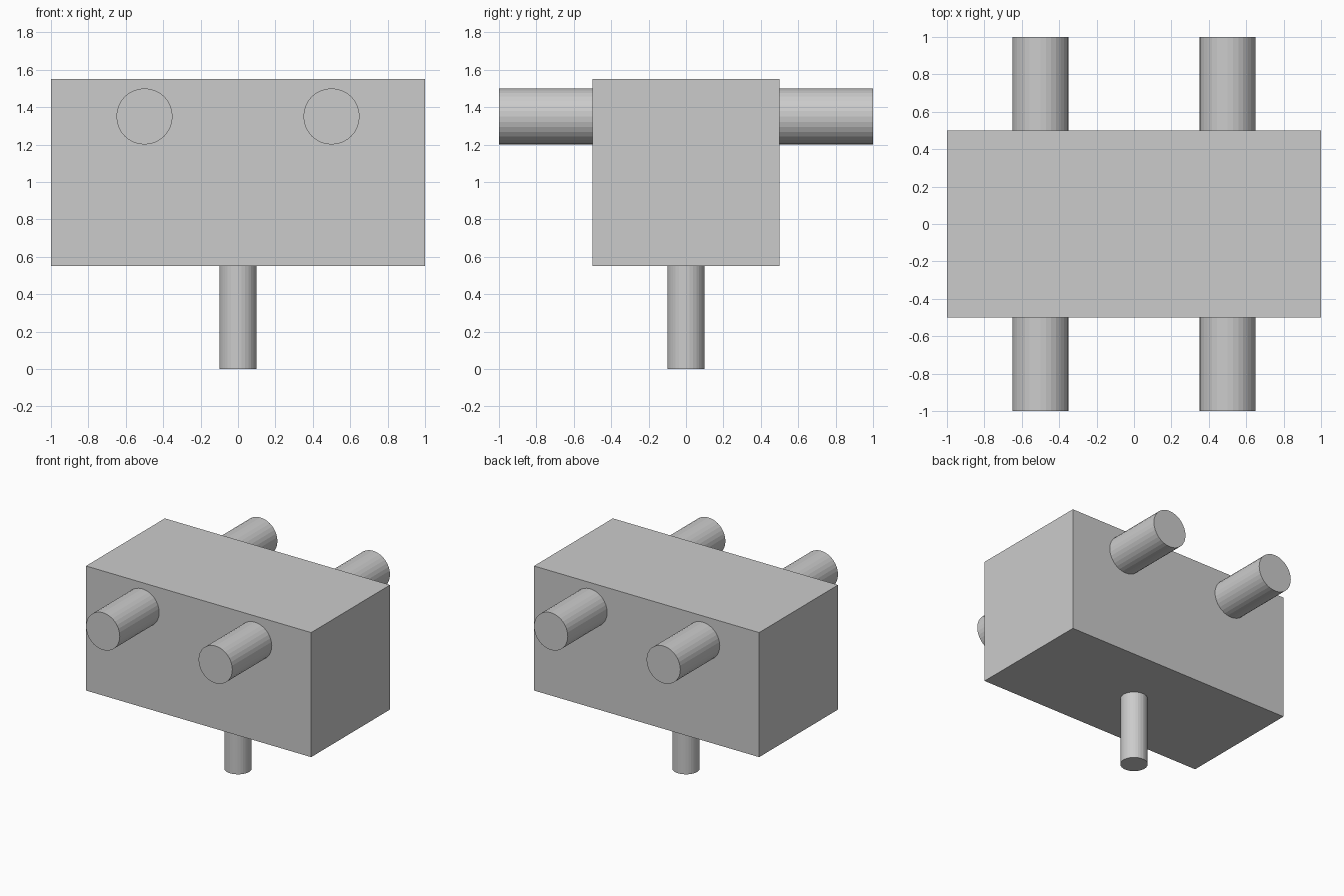
import bpy
import math

if "Cube" in bpy.data.objects:
    bpy.data.objects.remove(bpy.data.objects["Cube"])


def cylinder(name, radius, depth, location, rotation=(0, 0, 0)):
    bpy.ops.mesh.primitive_cylinder_add(vertices=32, radius=radius, depth=depth,
                                        location=location, rotation=rotation)
    bpy.context.object.name = name


# Main rectangular block
bpy.ops.mesh.primitive_cube_add(size=1, location=(0, 0, 1.05))
body = bpy.context.object
body.name = "body_block"
body.scale = (2, 1, 1)
bpy.ops.object.transform_apply(location=False, rotation=False, scale=True)

# Two rods running front to back through the block
for side, x in (("left", -0.5), ("right", 0.5)):
    cylinder(f"{side}_rod", 0.15, 2, (x, 0, 1.35), (math.pi / 2, 0, 0))

# Central post, set slightly into the underside of the block
cylinder("support_post", 0.1, 0.6, (0, 0, 0.3))
